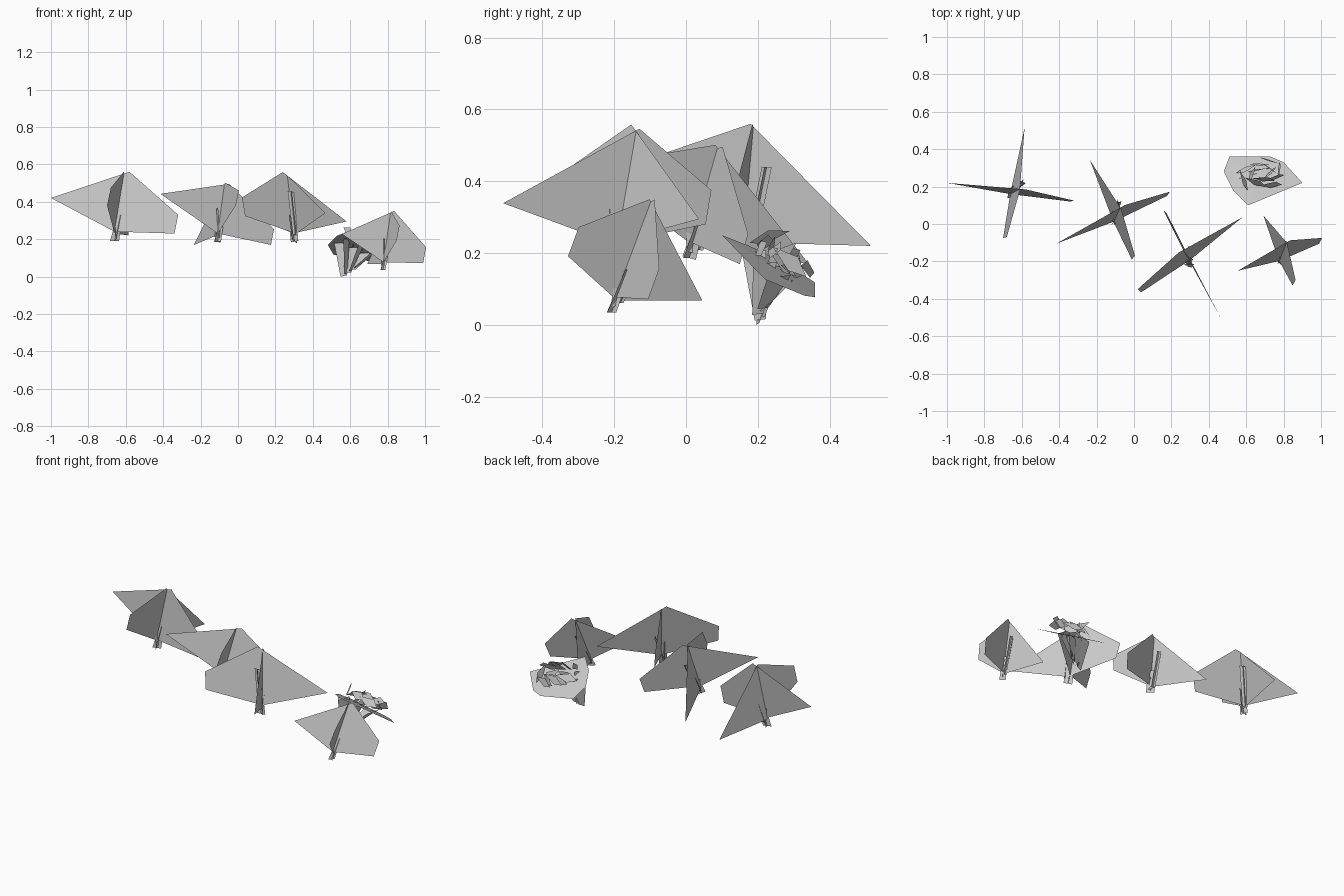
import bpy, math, random
from mathutils import Vector, Matrix

if "Cube" in bpy.data.objects:
    bpy.data.objects.remove(bpy.data.objects["Cube"])

random.seed(4)


def sheet_object(name, polys):
    """One mesh made of separate flat sheets."""
    verts, faces = [], []
    for poly in polys:
        faces.append(list(range(len(verts), len(verts) + len(poly))))
        verts += [tuple(p) for p in poly]
    mesh = bpy.data.meshes.new(name)
    mesh.from_pydata(verts, [], faces)
    obj = bpy.data.objects.new(name, mesh)
    bpy.context.collection.objects.link(obj)
    return obj


def strip(a, b, side, w0, w1):
    """Tapered flat strip from a to b, widened along side."""
    a, b, s = Vector(a), Vector(b), Vector(side).normalized()
    return [a - s * w0 / 2, a + s * w0 / 2, b + s * w1 / 2, b - s * w1 / 2]


# Crossed foliage sheets shared by all upright trees, trunk base at the origin
APEX_A, APEX_B = (.05, .015, .37), (.02, .01, .37)
FOLIAGE = [
    [(-.37, .05, .23), APEX_A, (.31, -.045, .14), (.29, -.05, .04), (-.03, -.01, .05)],
    [(.045, .345, .03), APEX_B, (-.05, -.24, .285), (-.07, -.245, .19), (-.03, 0, .04)],
]
# Trunk and branch strips
TRUNK = [
    strip((-.03, -.01, 0), (.0, .0, .14), (1, .3, 0), .05, .03),
    strip((-.03, -.01, 0), (.0, .0, .14), (-.3, 1, 0), .05, .03),
    strip((-.02, .01, .03), (.035, .055, .25), (1, -.4, 0), .03, .035),
    strip((-.02, .01, .03), (.035, .055, .25), (.4, 1, 0), .03, .03),
    strip((-.02, -.01, .02), (-.045, -.02, .2), (.2, 1, 0), .03, .025),
]


def tree(i, origin, yaw, width, height, lean, slope):
    rot = Matrix.Rotation(math.radians(yaw), 3, 'Z')

    def place(p):
        x, y, z = rot @ Vector(p)
        x, y, t = x * width, y * width, z / .37
        return Vector((x + lean[0] * t, y + lean[1] * t,
                       z * height + slope[0] * x + slope[1] * y)) + Vector(origin)

    for part, polys in (("tree_foliage", FOLIAGE), ("tree_trunk", TRUNK)):
        sheet_object(f"{part}_{i}", [[place(p) for p in poly] for poly in polys])


# origin, yaw, width, height, lean, slope of the branches
tree(1, (-.63, .17, .19), 0, 1.0, 1.0, (0, 0), (0, 0))
tree(2, (-.09, .033, .18), 33, .98, .88, (.01, .03), (-.10, -.17))
tree(3, (.287, -.235, .2), -140, .97, .91, (-.02, .125), (-.09, -.45))
tree(4, (.79, -.19, .035), 31, .72, .85, (.02, .075), (0, .03))


# Small leaning tree: tilted crown plate
def plate_z(x, y):
    return .25 - .58 * (y - .1) - .185 * (x - .61)


OUTLINE = [(.61, .1), (.9, .22), (.8, .33), (.73, .36), (.51, .36), (.48, .28), (.53, .18)]
rim = [Vector((x, y, plate_z(x, y))) for x, y in OUTLINE]
hub = Vector((.67, .24, plate_z(.67, .24) + .005))
sheet_object("crown_plate", [[hub, rim[k], rim[(k + 1) % len(rim)]] for k in range(len(rim))])

# Loose leaf shards standing over the plate
shards = []
for k in range(13):
    ang = k * 2.4
    r = .035 + .007 * k
    x, y = .69 + r * math.cos(ang), .27 + r * .65 * math.sin(ang)
    c = Vector((x, y, plate_z(x, y) + random.uniform(.03, .07)))
    u = Vector((math.cos(ang + 1.2), .4 * math.sin(ang + 1.2), random.uniform(-.4, .1))).normalized()
    v = Vector((.2, random.uniform(-.5, .6), .7)).normalized()
    shards.append([c - u * .065, c - v * .025, c + u * .06, c + v * .03 + u * .02])
sheet_object("crown_leaves", shards)

# Fan of wide strips joining the crown to the ground
stems = []
for k, (x, y) in enumerate([(.55, .24), (.58, .19), (.62, .26), (.66, .22), (.69, .29), (.73, .26)]):
    base = (.565 + .012 * k, .2 + .007 * (k % 3), .006 + .008 * k)
    side = (1, .3, 0) if k % 2 == 0 else (.4, .8, .1)
    stems.append(strip(base, (x, y, plate_z(x, y)), side, .035, .075))
stems[0][0].z = 0
sheet_object("leaning_stems", stems)
